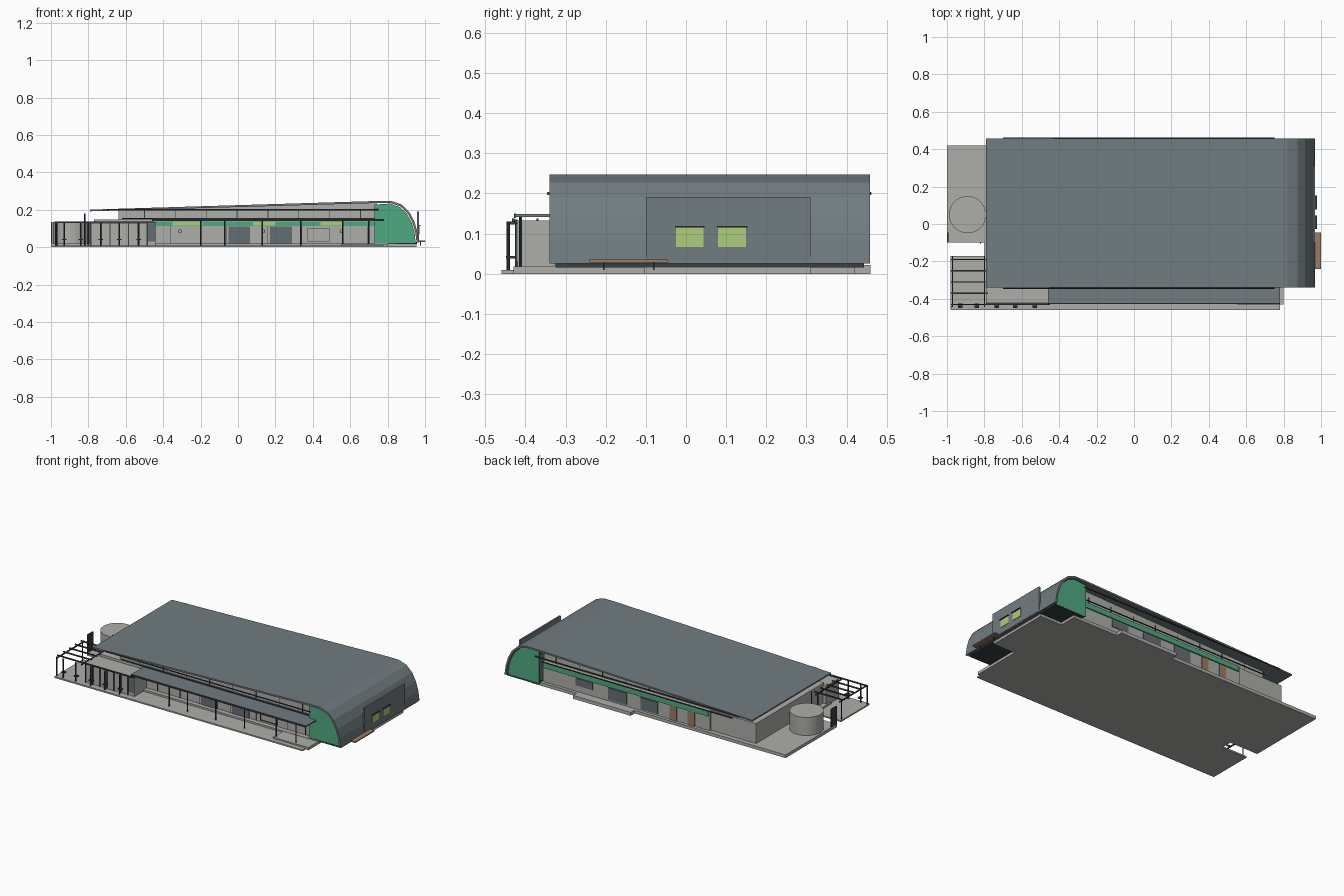
import bpy, bmesh, math
from mathutils import Vector

if "Cube" in bpy.data.objects:
    bpy.data.objects.remove(bpy.data.objects["Cube"])


def mat(name, r, g, b):
    m = bpy.data.materials.new(name)
    m.diffuse_color = (r, g, b, 1)
    m.use_nodes = True
    m.node_tree.nodes["Principled BSDF"].inputs["Base Color"].default_value = m.diffuse_color
    return m


SLATE = mat("slate_roof", .165, .20, .215)
WALL = mat("pale_grey", .42, .43, .40)
GREEN = mat("green_panel", .08, .40, .22)
LIME = mat("lime_window", .42, .61, .20)
GLASS = mat("dark_glass", .13, .155, .17)
METAL = mat("dark_metal", .04, .05, .055)
WOOD = mat("brown_wood", .33, .20, .12)


def finish(name, bm, m):
    bmesh.ops.recalc_face_normals(bm, faces=bm.faces)
    me = bpy.data.meshes.new(name)
    bm.to_mesh(me)
    bm.free()
    me.materials.append(m)
    ob = bpy.data.objects.new(name, me)
    bpy.context.collection.objects.link(ob)
    return ob


def box(name, x0, x1, y0, y1, z0, z1, m):
    bm = bmesh.new()
    bmesh.ops.create_cube(bm, size=1)
    for v in bm.verts:
        v.co = Vector(((x0 + x1) / 2 + v.co.x * (x1 - x0),
                       (y0 + y1) / 2 + v.co.y * (y1 - y0),
                       (z0 + z1) / 2 + v.co.z * (z1 - z0)))
    return finish(name, bm, m)


def rod(name, a, b, r, m, n=8):
    a, b = Vector(a), Vector(b)
    bm = bmesh.new()
    bmesh.ops.create_cone(bm, cap_ends=True, segments=n, radius1=r, radius2=r, depth=(b - a).length)
    q = Vector((0, 0, 1)).rotation_difference(b - a)
    for v in bm.verts:
        v.co = q @ v.co + (a + b) / 2
    return finish(name, bm, m)


def prism(name, pts, y0, y1, m):
    """Extrude an xz outline along y."""
    bm = bmesh.new()
    f = bm.faces.new([bm.verts.new((x, y0, z)) for x, z in pts])
    r = bmesh.ops.extrude_face_region(bm, geom=[f])
    for v in r["geom"]:
        if isinstance(v, bmesh.types.BMVert):
            v.co.y = y1
    return finish(name, bm, m)


# roof shell: gentle slope curving down over the right end
outer = [(-.79, .201), (.74, .247), (.82, .247), (.875, .228), (.915, .19),
         (.942, .14), (.958, .085), (.967, .025)]
inner = [(-.79, .192), (.74, .236), (.815, .236), (.868, .218), (.905, .183),
         (.931, .136), (.947, .083), (.955, .025)]
prism("roof_shell", outer + inner[::-1], -.34, .458, SLATE)

# green curved end panels
panel = [(.73, .02), (.73, .228)] + [(x - .003, z - .003) for x, z in inner[2:-1]] + [(.95, .022)]
prism("green_end_front", panel, -.325, -.318, GREEN)
prism("green_end_back", panel, .437, .444, GREEN)

# ground slabs
box("main_slab", -.80, .80, -.33, .42, 0, .02, WALL)
box("tank_slab", -1, -.79, -.10, .42, 0, .02, WALL)
box("front_walk", -.98, .78, -.46, -.17, 0, .009, WALL)
box("end_slab", .79, .955, -.105, .31, 0, .025, WALL)
box("end_floor", .74, .957, -.325, .444, .016, .028, METAL)
box("back_step", .07, .48, .42, .46, 0, .022, WALL)
box("front_step", .55, .80, -.43, -.32, 0, .018, WALL)

# walls
WF, WB = -.30, .40
box("main_walls", -.45, .735, WF, WB, .01, .148, WALL)
box("west_room", -.77, -.44, WF, WB - .01, .01, .148, WALL)
box("front_room", -.79, -.44, -.42, -.29, .009, .133, WALL)
prism("upper_walls", [(-.64, .14), (.74, .14), (.74, .237), (-.64, .197)], WF + .02, WB - .02, WALL)
for i in range(8):
    x = -.50 + i * .165
    for s, y in (("front", WF + .02), ("back", WB - .02)):
        box(f"upper_mullion_{s}_{i}", x - .002, x + .002, y - .003, y + .003, .15, .20, METAL)

# eaves gutters and brackets
for s, y in (("front", -.343), ("back", .459)):
    rod(f"gutter_{s}", (-.70, y, .2), (.75, y, .2), .004, METAL)
    box(f"eaves_rail_{s}", -.62, .73, y + (.04 if y < 0 else -.046), y + (.046 if y < 0 else -.04),
        .15, .155, METAL)

# front canopy with posts
box("canopy", -.46, .78, -.425, -.28, .141, .149, SLATE)
box("canopy_edge", -.46, .78, -.428, -.423, .139, .150, METAL)
for i, x in enumerate((-.2, -.07, .13, .335, .56, .70)):
    rod(f"canopy_post_{i}", (x, -.412, .008), (x, -.412, .142), .004, METAL)

# green bands with lime windows
box("green_band_front", -.44, .73, WF - .006, WF, .112, .138, GREEN)
box("green_band_back", -.44, .73, WB, WB + .008, .112, .145, GREEN)
for i, (a, b) in enumerate(((-.35, -.19), (.08, .20), (.44, .56))):
    box(f"lime_window_{i}", a, b, WF - .009, WF - .004, .115, .135, LIME)

# front doors, glazed bays, joints and lamps
for i, (a, b) in enumerate(((-.05, .065), (.17, .29))):
    box(f"front_glass_{i}", a, b, WF - .005, WF, .012, .11, GLASS)
x0, x1, z0, z1 = .37, .49, .03, .10
box("front_window_top", x0, x1, WF - .005, WF, z1 - .003, z1, METAL)
box("front_window_sill", x0, x1, WF - .005, WF, z0, z0 + .003, METAL)
for i, x in enumerate((x0, x1)):
    box(f"front_window_side_{i}", x - .0015, x + .0015, WF - .005, WF, z0, z1, METAL)
for i, x in enumerate((-.36, -.2, -.06, .16, .34, .56, .69)):
    box(f"wall_joint_{i}", x - .0015, x + .0015, WF - .003, WF, .012, .112, METAL)
for i, x in enumerate((-.31, .135, .555)):
    rod(f"wall_lamp_{i}", (x, WF - .01, .085), (x, WF, .085), .010, METAL, 12)
    rod(f"wall_lamp_face_{i}", (x, WF - .012, .085), (x, WF - .009, .085), .008, WALL, 12)

# back openings
for i, (a, b) in enumerate(((.14, .27), (-.08, .04))):
    box(f"back_glass_{i}", a, b, WB, WB + .005, .03, .105, GLASS)
box("back_window", .38, .50, WB, WB + .004, .06, .105, GLASS)
for i, x in enumerate((-.19, -.32)):
    box(f"back_door_{i}", x - .025, x + .025, WB, WB + .005, .02, .11, WOOD)

# front room bars and side glass
for i in range(7):
    x = -.785 + i * .05
    box(f"room_bar_{i}", x - .003, x + .003, -.426, -.42, .009, .133, METAL)
box("room_side_glass", -.48, -.442, -.424, -.419, .03, .125, GLASS)
box("room_top_rail", -.79, -.44, -.427, -.42, .127, .135, METAL)

# pergola: beams along x on two rows of posts, with small stools
for i in range(5):
    y = -.19 - i * .06
    box(f"pergola_beam_{i}", -.98, -.78 if i < 4 else -.45, y - .003, y + .003, .130, .138, METAL)
for i, x in enumerate((-.97, -.80)):
    box(f"pergola_cross_{i}", x - .003, x + .003, -.445, -.17, .123, .130, METAL)
    rod(f"pergola_rear_post_{i}", (x, -.19, .008), (x, -.19, .13), .004, METAL)
for i, x in enumerate((-.975, -.93, -.84, -.735, -.635, -.53)):
    rod(f"pergola_post_{i}", (x, -.443, .008), (x, -.443, .13), .004, METAL)
    if i:
        box(f"stool_{i}", x - .012, x + .012, -.448, -.425, .038, .044, METAL)

# tank, sign plate and roof post on the left
rod("water_tank", (-.89, .05, .02), (-.89, .05, .136), .099, WALL, 32)
box("tank_screen", -1, -.993, -.10, -.045, .01, .135, METAL)
rod("roof_post", (-.82, -.10, .01), (-.82, -.10, .18), .004, METAL)

# flat window bay standing off the curved end
box("end_bay", .957, .968, -.10, .31, .03, .19, SLATE)
for i, (a, b) in enumerate(((-.025, .043), (.08, .15))):
    box(f"end_window_{i}", .966, .971, a, b, .067, .115, LIME)
    box(f"end_window_hood_{i}", .966, .978, a - .003, b + .003, .115, .119, METAL)

# bench at the right end
box("bench_seat", .968, 1.0, -.24, -.045, .028, .035, WOOD)
for i, y in enumerate((-.205, -.08)):
    box(f"bench_leg_{i}", .972, .978, y - .002, y + .002, .01, .03, METAL)
